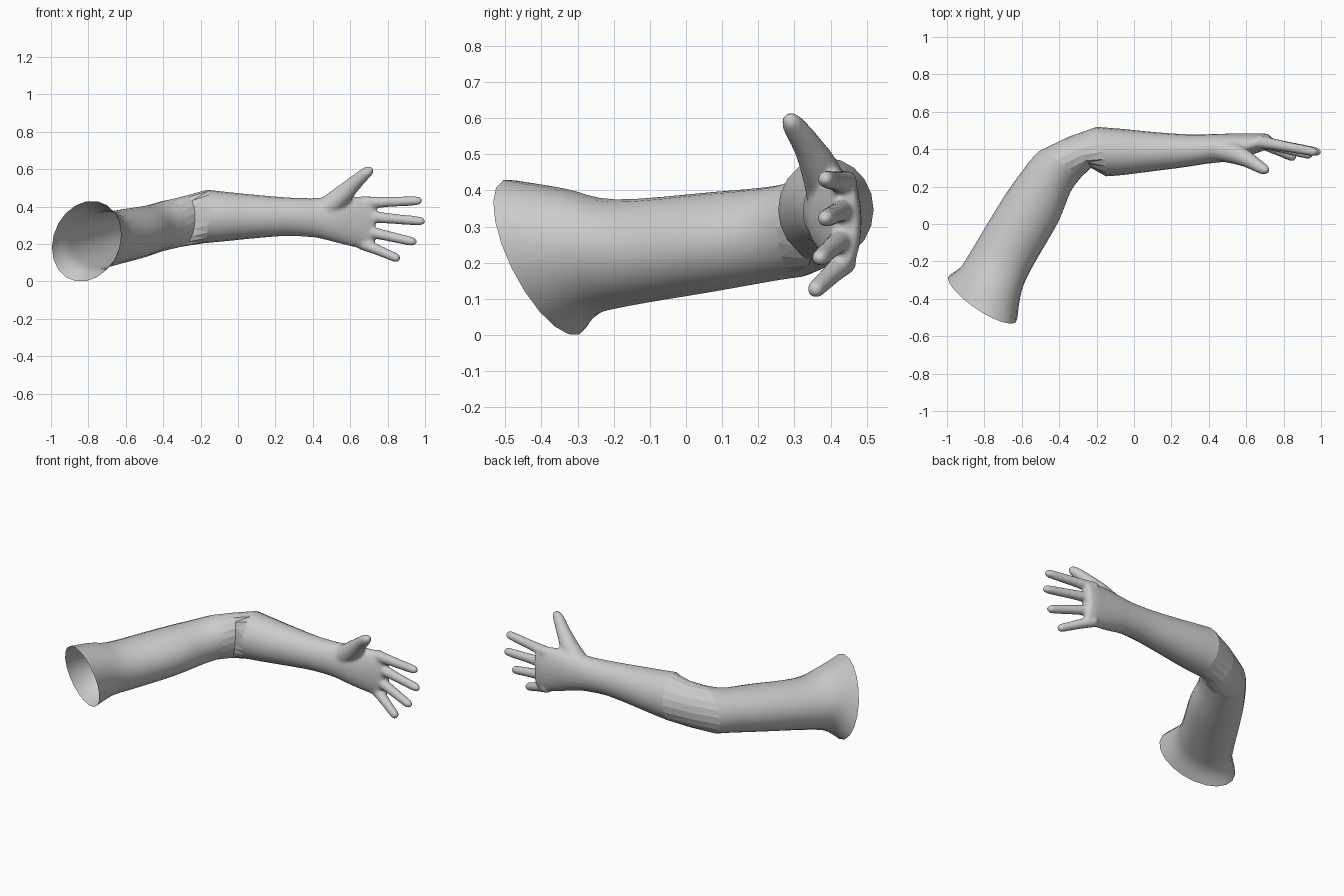
import bpy, bmesh, math
from mathutils import Vector

if "Cube" in bpy.data.objects:
    bpy.data.objects.remove(bpy.data.objects["Cube"])

skin = bpy.data.materials.new("plain_grey")
skin.diffuse_color = (0.6, 0.6, 0.6, 1)
skin.use_nodes = True
skin.node_tree.nodes["Principled BSDF"].inputs["Base Color"].default_value = skin.diffuse_color
SEG = 20


def spline(keys, steps):
    """Catmull-Rom through sections, each a list of vectors (centre, u, v)."""
    out = []
    for i in range(len(keys) - 1):
        a, b = keys[max(i - 1, 0)], keys[i]
        c, d = keys[i + 1], keys[min(i + 2, len(keys) - 1)]
        for s in range(steps):
            t = s / steps
            out.append([0.5 * (2 * q + (r - p) * t + (2 * p - 5 * q + 4 * r - w) * t * t
                               + (3 * q - p - 3 * r + w) * t ** 3)
                        for p, q, r, w in zip(a, b, c, d)])
    out.append(keys[-1])
    return out


def section(c, u, v):
    return [Vector(c), Vector(u), Vector(v)]


def loft(bm, sections, cap=False):
    rings = []
    for c, u, v in sections:
        angles = [2 * math.pi * k / SEG for k in range(SEG)]
        rings.append([bm.verts.new(c + u * math.cos(a) + v * math.sin(a)) for a in angles])
    for a, b in zip(rings, rings[1:]):
        for k in range(SEG):
            n = (k + 1) % SEG
            bm.faces.new((a[k], a[n], b[n], b[k]))
    if cap:
        bm.faces.new(rings[0])
        bm.faces.new(rings[-1])
    return rings


def finish(name, bm, smooth=True):
    bmesh.ops.recalc_face_normals(bm, faces=bm.faces)
    me = bpy.data.meshes.new(name)
    bm.to_mesh(me)
    bm.free()
    ob = bpy.data.objects.new(name, me)
    bpy.context.collection.objects.link(ob)
    me.materials.append(skin)
    me.polygons.foreach_set("use_smooth", [smooth] * len(me.polygons))
    return ob


def digit(bm, points):
    """Capped round tube; points are (x, y, z, radius)."""
    keys = []
    for i, p in enumerate(points):
        a, b = points[max(i - 1, 0)], points[min(i + 1, len(points) - 1)]
        t = (Vector(b[:3]) - Vector(a[:3])).normalized()
        u = t.cross(Vector((0, 1, 0))).normalized()
        keys.append(section(p[:3], u * p[3], t.cross(u) * p[3]))
    loft(bm, spline(keys, 4), cap=True)


# Upper arm, open at the flared shoulder
upper = [
    section((-.81, -.40, .215), (.185, -.11, .035), (0, -.075, .213)),
    section((-.765, -.295, .23), (.165, -.06, .01), (0, -.04, .175)),
    section((-.70, -.175, .228), (.162, -.045, 0), (0, -.02, .147)),
    section((-.555, .07, .257), (.147, -.065, 0), (0, 0, .138)),
    section((-.455, .245, .281), (.115, -.075, 0), (0, 0, .131)),
    section((-.395, .32, .298), (.112, -.07, 0), (.02, 0, .137)),
]
bm = bmesh.new()
loft(bm, spline(upper, 4))
finish("upper_arm", bm)

# Forearm, along x: (x, y, z, half depth, half height)
fore = [section((-.175, .387, .347), (.025, -.132, 0), (.01, 0, .143))]
for x, y, z, h, w in [(-.06, .385, .347, .123, .131), (.1, .387, .347, .105, .115),
                      (.27, .392, .346, .088, .102), (.41, .403, .34, .077, .104)]:
    fore.append(section((x, y, z), (0, -h, 0), (0, 0, w)))
bm = bmesh.new()
loft(bm, spline(fore, 4))
finish("forearm", bm)

# Faceted elbow joining the two, pinched in at the inner crease
bm = bmesh.new()
rings = loft(bm, [upper[-1], section((-.29, .368, .322), (.06, -.098, 0), (.01, 0, .136)), fore[0]])
for k, v in enumerate(rings[1]):
    c = math.cos(2 * math.pi * k / SEG)
    if c > 0.5:
        v.co.y += 0.03 * c
bmesh.ops.triangulate(bm, faces=bm.faces)
finish("elbow", bm, smooth=False)

# Hand: palm, thumb and fingers fused into one skin
bm = bmesh.new()
palm = [section((x, y, z), (0, -h, 0), (0, 0, w)) for x, y, z, h, w in [
    (.33, .398, .344, .084, .104), (.42, .403, .34, .078, .107), (.51, .41, .333, .074, .122),
    (.60, .423, .322, .062, .134), (.69, .438, .312, .047, .14), (.73, .442, .315, .034, .122)]]
loft(bm, spline(palm, 4), cap=True)
digit(bm, [(.46, .395, .38, .06), (.55, .372, .455, .054), (.62, .337, .522, .041),
           (.675, .303, .572, .033), (.705, .288, .594, .025), (.72, .282, .604, .01)])
for z0, x1, y1, z1 in [(.42, .985, .382, .432), (.35, 1.0, .382, .32),
                       (.275, .955, .365, .208), (.205, .865, .35, .118)]:
    base, tip = Vector((.66, .442, z0)), Vector((x1, y1, z1))
    stations = [(0, .036), (.3, .03), (.6, .027), (.88, .025), (.96, .02), (1, .009)]
    digit(bm, [(*base.lerp(tip, t), r) for t, r in stations])
hand = finish("hand", bm)
rm = hand.modifiers.new("fuse", 'REMESH')
rm.mode, rm.voxel_size, rm.use_smooth_shade = 'VOXEL', 0.009, True
sm = hand.modifiers.new("soften", 'SMOOTH')
sm.factor, sm.iterations = 0.5, 8

# Apply the fusion and open the wrist where the forearm takes over
dg = bpy.context.evaluated_depsgraph_get()
fused = bpy.data.meshes.new_from_object(hand.evaluated_get(dg))
hand.modifiers.clear()
hand.data = fused
bm = bmesh.new()
bm.from_mesh(fused)
bmesh.ops.delete(bm, geom=[f for f in bm.faces if f.calc_center_median().x < .4], context='FACES')
for f in bm.faces:
    f.smooth = True
bm.to_mesh(fused)
bm.free()
if not fused.materials:
    fused.materials.append(skin)
